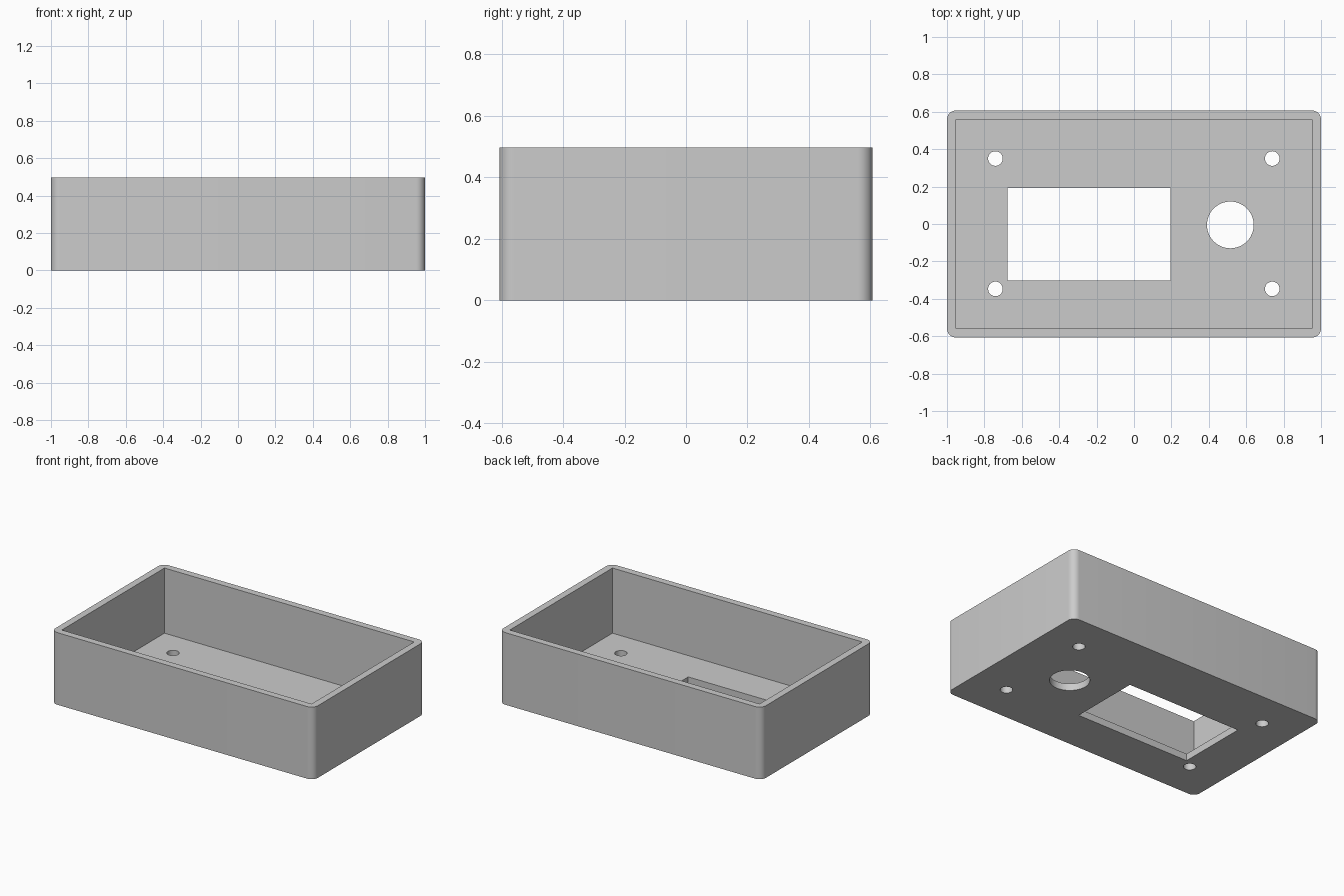
import bpy
import bmesh
from mathutils import Matrix, Vector

default_cube = bpy.data.objects.get("Cube")
if default_cube:
    bpy.data.objects.remove(default_cube, do_unlink=True)

HALF_X, HALF_Y, HEIGHT = 1.0, 0.607, 0.497
WALL = 0.048


def add_object(name, bm):
    mesh = bpy.data.meshes.new(name)
    bm.to_mesh(mesh)
    bm.free()
    obj = bpy.data.objects.new(name, mesh)
    bpy.context.collection.objects.link(obj)
    return obj


def box(name, low, high, corner_radius=0):
    low, high = Vector(low), Vector(high)
    bm = bmesh.new()
    place = Matrix.Translation((low + high) / 2) @ Matrix.Diagonal((*(high - low), 1))
    bmesh.ops.create_cube(bm, size=1, matrix=place)
    if corner_radius:
        upright = [e for e in bm.edges
                   if abs(e.verts[0].co.z - e.verts[1].co.z) > HEIGHT / 2]
        bmesh.ops.bevel(bm, geom=upright, offset=corner_radius, segments=8,
                        profile=0.5, affect='EDGES')
    return add_object(name, bm)


def round_cutter(name, x, y, radius):
    bm = bmesh.new()
    bmesh.ops.create_cone(bm, cap_ends=True, segments=48, radius1=radius,
                          radius2=radius, depth=WALL * 4,
                          matrix=Matrix.Translation((x, y, WALL / 2)))
    return add_object(name, bm)


# Outer shell with rounded upright corners
case = box("enclosure_case", (-HALF_X, -HALF_Y, 0), (HALF_X, HALF_Y, HEIGHT), WALL)

# Square-cornered cavity, display window, round opening and screw holes
cutters = [
    box("cavity_cutter", (WALL - HALF_X, WALL - HALF_Y, WALL),
        (HALF_X - WALL, HALF_Y - WALL, HEIGHT + 0.2)),
    box("window_cutter", (-0.677, -0.301, -0.1), (0.194, 0.192, 0.2)),
    round_cutter("round_opening_cutter", 0.515, -0.005, 0.125),
]
for x in (-0.741, 0.739):
    for y in (-0.347, 0.35):
        cutters.append(round_cutter("screw_hole_cutter", x, y, 0.039))

bpy.ops.object.select_all(action='DESELECT')
bpy.context.view_layer.objects.active = case
case.select_set(True)
for cutter in cutters:
    cutter.hide_render = True
    cut = case.modifiers.new(cutter.name, 'BOOLEAN')
    cut.operation = 'DIFFERENCE'
    cut.solver = 'EXACT'
    cut.object = cutter
    bpy.ops.object.modifier_apply(modifier=cut.name)
    bpy.data.objects.remove(cutter, do_unlink=True)

# Single plain grey
grey = bpy.data.materials.new("plain_grey")
grey.use_nodes = True
colour = (0.6, 0.6, 0.6, 1)
grey.diffuse_color = colour
grey.node_tree.nodes["Principled BSDF"].inputs["Base Color"].default_value = colour
case.data.materials.clear()
case.data.materials.append(grey)
for face in case.data.polygons:
    face.material_index = 0

bpy.ops.object.shade_smooth_by_angle()
